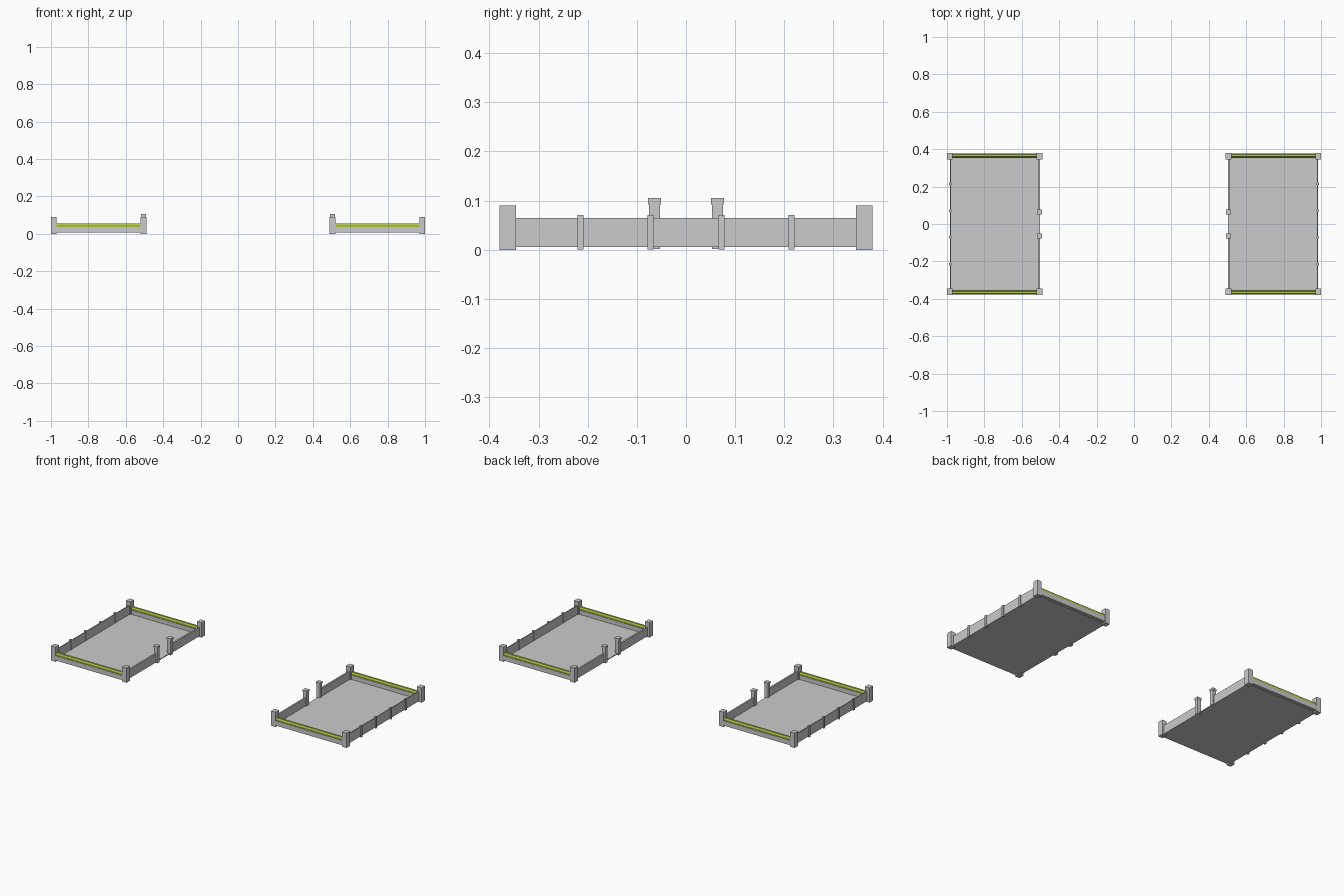
import bpy, bmesh

if "Cube" in bpy.data.objects:
    bpy.data.objects.remove(bpy.data.objects["Cube"])


def material(name, rgb):
    m = bpy.data.materials.new(name)
    m.diffuse_color = (*rgb, 1)
    m.use_nodes = True
    m.node_tree.nodes["Principled BSDF"].inputs["Base Color"].default_value = m.diffuse_color
    return m


STONE = material("pale grey stone", (0.6, 0.6, 0.6))
GREEN = material("hedge green", (0.42, 0.55, 0.06))


def mesh_object(name, verts, faces, mat):
    me = bpy.data.meshes.new(name)
    me.from_pydata(verts, [], faces)
    bm = bmesh.new()
    bm.from_mesh(me)
    bmesh.ops.recalc_face_normals(bm, faces=bm.faces)
    bm.to_mesh(me)
    bm.free()
    me.materials.append(mat)
    ob = bpy.data.objects.new(name, me)
    bpy.context.collection.objects.link(ob)
    return ob


def prism(name, x0, x1, profile, mat):
    """Extrude a (y, z) profile along x."""
    n = len(profile)
    verts = [(x, y, z) for x in (x0, x1) for y, z in profile]
    faces = [tuple(range(n)), tuple(range(n, 2 * n))]
    faces += [(i, (i + 1) % n, n + (i + 1) % n, n + i) for i in range(n)]
    return mesh_object(name, verts, faces, mat)


def box(name, x, y, z, mat=STONE):
    x, y = sorted(x), sorted(y)
    return prism(name, x[0], x[1],
                 [(y[0], z[0]), (y[1], z[0]), (y[1], z[1]), (y[0], z[1])], mat)


for s, side in ((-1, "left"), (1, "right")):
    def sx(a, b):
        return (s * a, s * b)

    # floor slab and long outer wall
    box(side + "_floor", sx(0.502, 0.984), (-0.36, 0.36), (0.006, 0.011))
    box(side + "_outer_wall", sx(0.978, 0.984), (-0.35, 0.35), (0.007, 0.065))
    for i, y in enumerate((-0.215, -0.072, 0.072, 0.215)):
        box(f"{side}_outer_pilaster_{i}", sx(0.976, 0.989),
            (y - 0.006, y + 0.006), (0.001, 0.071))

    for t, end in ((-1, "front"), (1, "back")):
        # corner posts
        for x0, x1, p in ((0.49, 0.52, "inner"), (0.97, 1.0, "outer")):
            box(f"{side}_{end}_{p}_post", sx(x0, x1),
                (t * 0.346, t * 0.379), (0, 0.09))
        # end wall with a hedge on top
        box(f"{side}_{end}_wall", sx(0.515, 0.975),
            (t * 0.354, t * 0.378), (0.008, 0.037))
        prism(f"{side}_{end}_hedge", s * 0.518, s * 0.972,
              [(t * y, z) for y, z in ((0.357, 0.036), (0.375, 0.036), (0.376, 0.046),
                                       (0.372, 0.054), (0.360, 0.054), (0.356, 0.046))],
              GREEN)
        # inner wall, leaving the gateway open
        box(f"{side}_{end}_inner_wall", sx(0.502, 0.512),
            (t * 0.06, t * 0.35), (0.007, 0.06))
        # gate post with cap
        c = t * 0.064
        box(f"{side}_{end}_gate_post", sx(0.493, 0.517),
            (c - 0.011, c + 0.011), (0.002, 0.093))
        box(f"{side}_{end}_gate_cap", sx(0.491, 0.519),
            (c - 0.013, c + 0.013), (0.092, 0.105))
